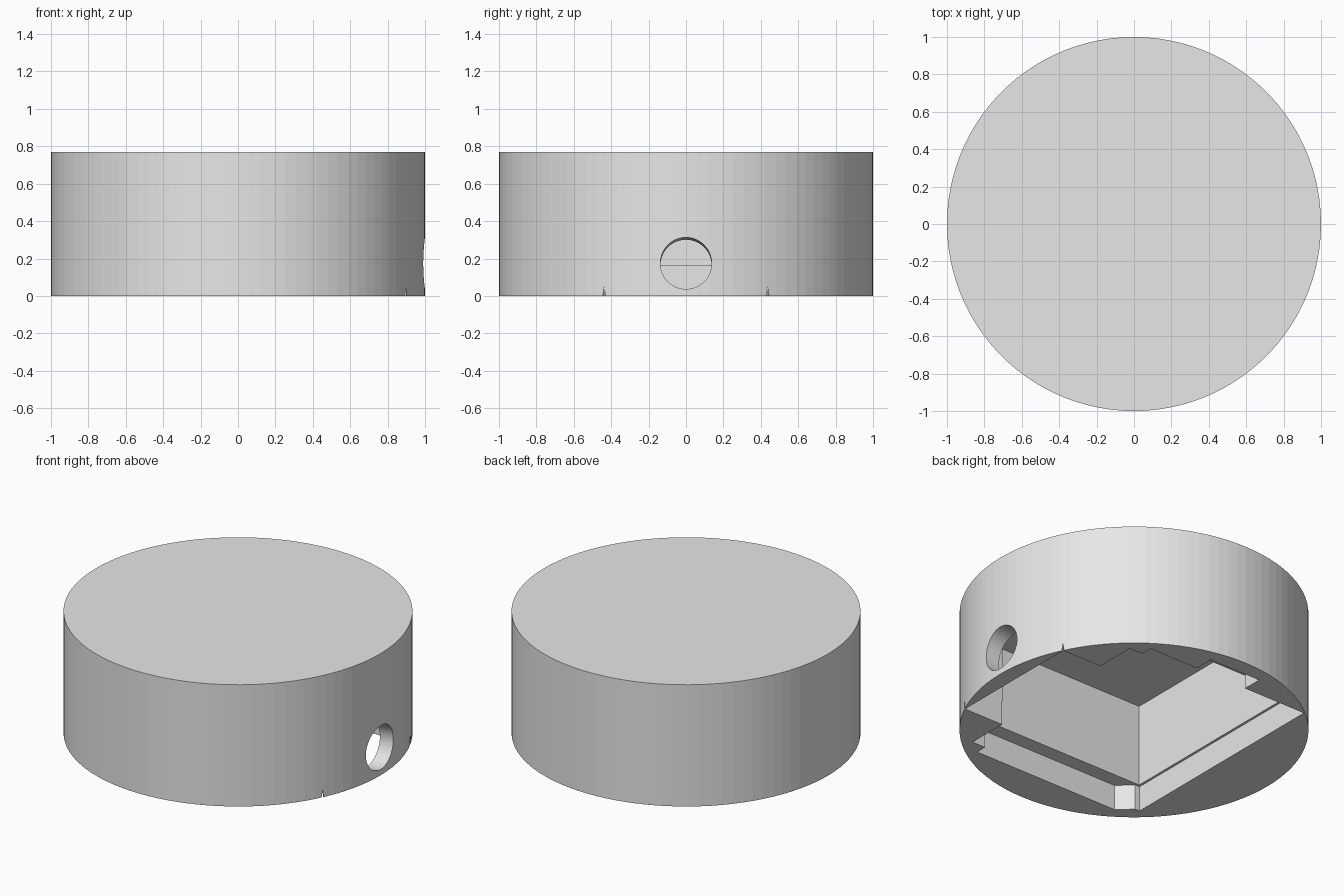
import bpy, bmesh
from math import radians
from mathutils import Matrix, Vector

cube = bpy.data.objects.get("Cube")
if cube:
    bpy.data.objects.remove(cube, do_unlink=True)

HEIGHT = 0.77
CEILING = 0.68
LEDGE = 0.16

grey = bpy.data.materials.new("light_grey")
grey.use_nodes = True
grey.diffuse_color = (0.8, 0.8, 0.8, 1)
grey.node_tree.nodes["Principled BSDF"].inputs["Base Color"].default_value = (0.8, 0.8, 0.8, 1)


def finish(name, bm):
    bmesh.ops.recalc_face_normals(bm, faces=bm.faces)
    mesh = bpy.data.meshes.new(name)
    bm.to_mesh(mesh)
    bm.free()
    mesh.materials.append(grey)
    obj = bpy.data.objects.new(name, mesh)
    bpy.context.collection.objects.link(obj)
    return obj


def cone(name, r1, r2, depth, sides, matrix):
    bm = bmesh.new()
    bmesh.ops.create_cone(bm, cap_ends=True, segments=sides, radius1=r1,
                          radius2=r2, depth=depth, matrix=matrix)
    return finish(name, bm)


def prism(name, outline, z0, z1):
    bm = bmesh.new()
    face = bm.faces.new([bm.verts.new((x, y, z0)) for x, y in outline])
    top = bmesh.ops.extrude_face_region(bm, geom=[face])
    verts = [v for v in top["geom"] if isinstance(v, bmesh.types.BMVert)]
    bmesh.ops.translate(bm, verts=verts, vec=(0, 0, z1 - z0))
    return finish(name, bm)


def box_outline(x0, x1, half):
    return [(x0, -half), (x1, -half), (x1, half), (x0, half)]


# Solid round housing
housing = cone("housing", 1, 1, HEIGHT, 100, Matrix.Translation((0, 0, HEIGHT / 2)))

# Shallow lid recess with a tab at the back and one chamfered corner
recess = [(0.62, -0.70), (0.62, 0.70), (0.527, 0.70), (0.527, 0.775),
          (0.18, 0.775), (0.18, 0.90), (-0.18, 0.90), (-0.18, 0.775),
          (-0.62, 0.775), (-0.62, -0.69), (-0.587, -0.69), (-0.50, -0.77),
          (0.527, -0.77), (0.527, -0.70)]
cutters = [
    prism("lid_recess_cutter", recess, -0.1, LEDGE),
    # Deep main pocket and the side bay behind the port
    prism("main_pocket_cutter", box_outline(-0.605, 0.615, 0.675), -0.12, CEILING),
    prism("side_bay_cutter", box_outline(0.5, 0.897, 0.437), -0.14, CEILING),
]

# Round port through the side wall, sloping slightly down inwards
axis = Matrix.Rotation(radians(90 - 7), 4, "Y")
cutters.append(cone("port_cutter", 0.137, 0.137, 0.4, 64,
                    Matrix.Translation((1, 0, 0.175)) @ axis))

# Tiny slits where the bay corners break through the wall
for side in (-1, 1):
    cutters.append(cone("slit_cutter", 0.012, 0.0005, 0.08, 8,
                        Matrix.Translation((0.899, side * 0.438, 0.01))))

# Carve the housing
bpy.context.view_layer.objects.active = housing
for cutter in cutters:
    cutter.hide_render = True
    mod = housing.modifiers.new(cutter.name, "BOOLEAN")
    mod.operation = "DIFFERENCE"
    mod.solver = "EXACT"
    mod.object = cutter
    bpy.ops.object.modifier_apply(modifier=mod.name)
for cutter in cutters:
    bpy.data.objects.remove(cutter, do_unlink=True)
